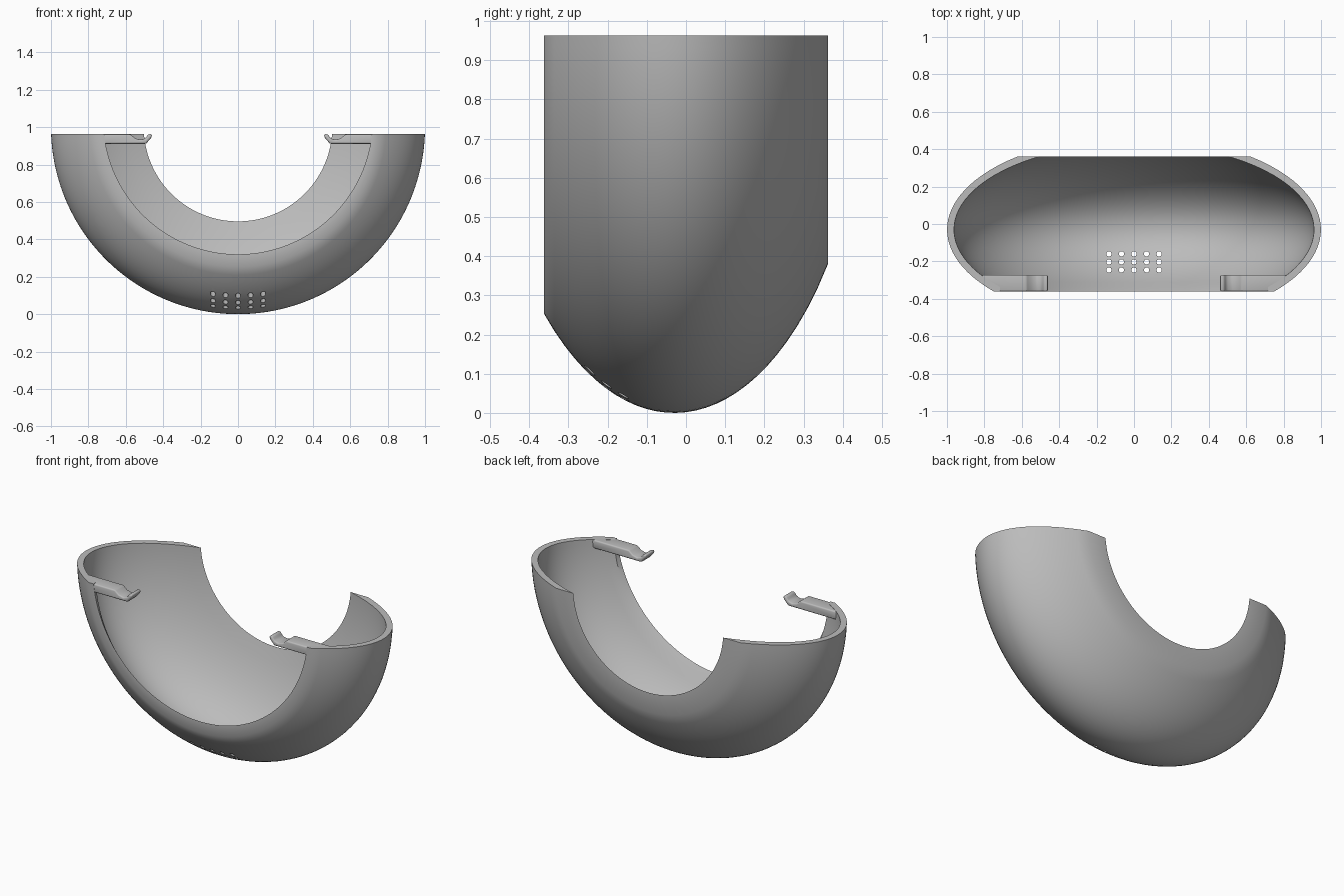
import bpy, bmesh
from math import acos, cos, sin, sqrt, radians

if "Cube" in bpy.data.objects:
    bpy.data.objects.remove(bpy.data.objects["Cube"], do_unlink=True)

grey = bpy.data.materials.new("plain grey")
grey.use_nodes = True
grey.diffuse_color = (0.5, 0.5, 0.5, 1)
grey.node_tree.nodes["Principled BSDF"].inputs["Base Color"].default_value = (0.5, 0.5, 0.5, 1)

TOP, HALF, MID_Y = 0.963, 0.362, -0.03
ROWS, STEPS = 28, 96


def make_object(name, bm):
    bmesh.ops.recalc_face_normals(bm, faces=bm.faces)
    mesh = bpy.data.meshes.new(name)
    bm.to_mesh(mesh)
    bm.free()
    obj = bpy.data.objects.new(name, mesh)
    bpy.context.collection.objects.link(obj)
    mesh.materials.append(grey)
    return obj


def apply_and_smooth(obj, angle):
    bpy.ops.object.select_all(action="DESELECT")
    obj.select_set(True)
    bpy.context.view_layer.objects.active = obj
    for mod in list(obj.modifiers):
        bpy.ops.object.modifier_apply(modifier=mod.name)
    bpy.ops.object.shade_smooth_by_angle(angle=radians(angle))


# Curved shell: two nested ellipsoid bands swept round the y axis, cut level at the top
def band_point(y, s, radius, depth, inner):
    r = radius * sqrt(1 - ((y - MID_Y) / depth) ** 2)
    a = s * acos((1 - TOP) / r)
    if inner and y < MID_Y:
        # front opening widens towards the straps
        r = max(r, sqrt(0.72 ** 2 - (0.04 * sin(a)) ** 2) - 0.04 * cos(a))
        a = s * acos((1 - TOP) / r)
    return (r * sin(a), y, 1 - r * cos(a))


bm = bmesh.new()
grids = []
for radius, depth, inner in ((1, 0.5, False), (0.963, 0.46, True)):
    grids.append([[bm.verts.new(band_point(HALF * (2 * i / ROWS - 1), 2 * j / STEPS - 1,
                                           radius, depth, inner))
                   for j in range(STEPS + 1)] for i in range(ROWS + 1)])
for g in grids:
    for i in range(ROWS):
        for j in range(STEPS):
            bm.faces.new((g[i][j], g[i + 1][j], g[i + 1][j + 1], g[i][j + 1]))
outer, inside = grids
for i in (0, ROWS):
    for j in range(STEPS):
        bm.faces.new((outer[i][j], outer[i][j + 1], inside[i][j + 1], inside[i][j]))
for j in (0, STEPS):
    for i in range(ROWS):
        bm.faces.new((outer[i][j], outer[i + 1][j], inside[i + 1][j], inside[i][j]))
shell = make_object("shell", bm)

# Grid of vent holes through the lower front
bm = bmesh.new()
for col in range(-2, 3):
    for row in range(-1, 2):
        ret = bmesh.ops.create_cone(bm, cap_ends=True, segments=16, radius1=0.014,
                                    radius2=0.014, depth=0.4)
        bmesh.ops.translate(bm, verts=ret["verts"],
                            vec=(0.067 * col, -0.203 + 0.043 * row, 0.1))
cutter = make_object("vent_cutter", bm)
cut = shell.modifiers.new("vents", "BOOLEAN")
cut.object = cutter
cut.operation = "DIFFERENCE"
cut.solver = "EXACT"
apply_and_smooth(shell, 35)
bpy.data.objects.remove(cutter, do_unlink=True)

# Strap with a hooked tip on each side of the front opening
HOOK = [(0.8, 0.962), (0.575, 0.962), (0.55, 0.94), (0.52, 0.932), (0.495, 0.94),
        (0.48, 0.962), (0.46, 0.962), (0.462, 0.945), (0.492, 0.911), (0.8, 0.911)]
for side, name in ((1, "left_strap"), (-1, "right_strap")):
    bm = bmesh.new()
    loops = []
    for y, end in ((-0.36, 0.745), (-0.272, 0.85)):
        loops.append([bm.verts.new((side * (end if x == 0.8 else x), y, z)) for x, z in HOOK])
    front, back = loops
    bm.faces.new(front)
    bm.faces.new(back)
    for k in range(len(HOOK)):
        n = (k + 1) % len(HOOK)
        bm.faces.new((front[k], front[n], back[n], back[k]))
    strap = make_object(name, bm)
    bevel = strap.modifiers.new("rounding", "BEVEL")
    bevel.width = 0.008
    bevel.segments = 3
    apply_and_smooth(strap, 40)
